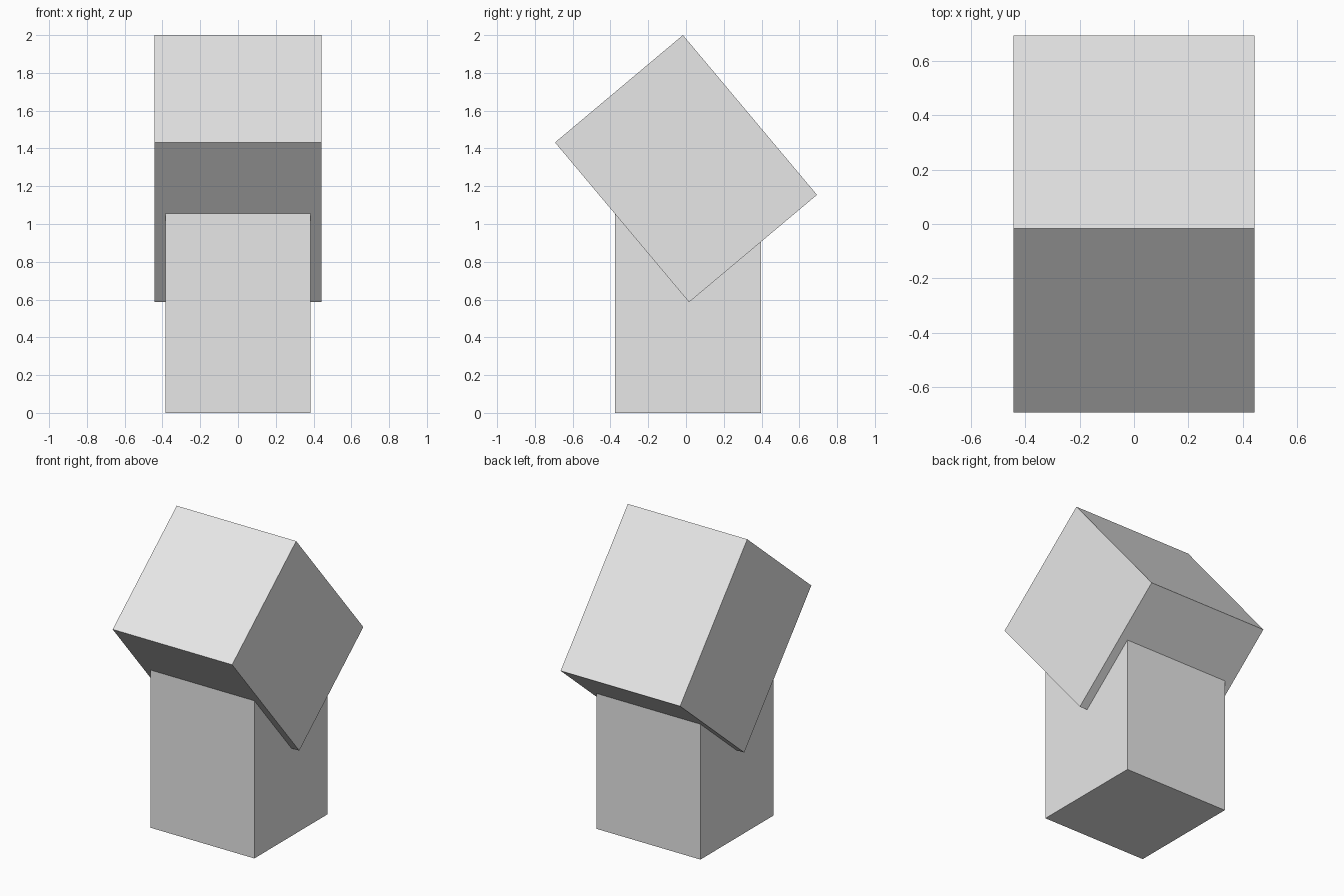
import bpy
import math

default = bpy.data.objects.get("Cube")
if default:
    bpy.data.objects.remove(default, do_unlink=True)

# One plain grey for the whole model
grey = bpy.data.materials.new("light grey")
grey.use_nodes = True
colour = (0.8, 0.8, 0.8, 1.0)
grey.diffuse_color = colour
for node in grey.node_tree.nodes:
    if node.type == 'BSDF_PRINCIPLED':
        node.inputs["Base Color"].default_value = colour


def box(name, size, centre, tilt=0.0):
    """Box of the given size, tilted about the x axis in degrees."""
    bpy.ops.mesh.primitive_cube_add(size=1, location=centre)
    ob = bpy.context.object
    ob.name = ob.data.name = name
    ob.scale = size
    bpy.ops.object.transform_apply(location=False, rotation=False, scale=True)
    ob.rotation_euler.x = math.radians(tilt)
    ob.data.materials.append(grey)
    return ob


# Upright post, its top buried inside the head
box("post", (0.77, 0.774, 1.12), (0, 0.01, 0.56))

# Head block leaning forward over the post
box("tilted_head", (0.884, 0.884, 1.104), (0, 0, 1.293), tilt=40)
